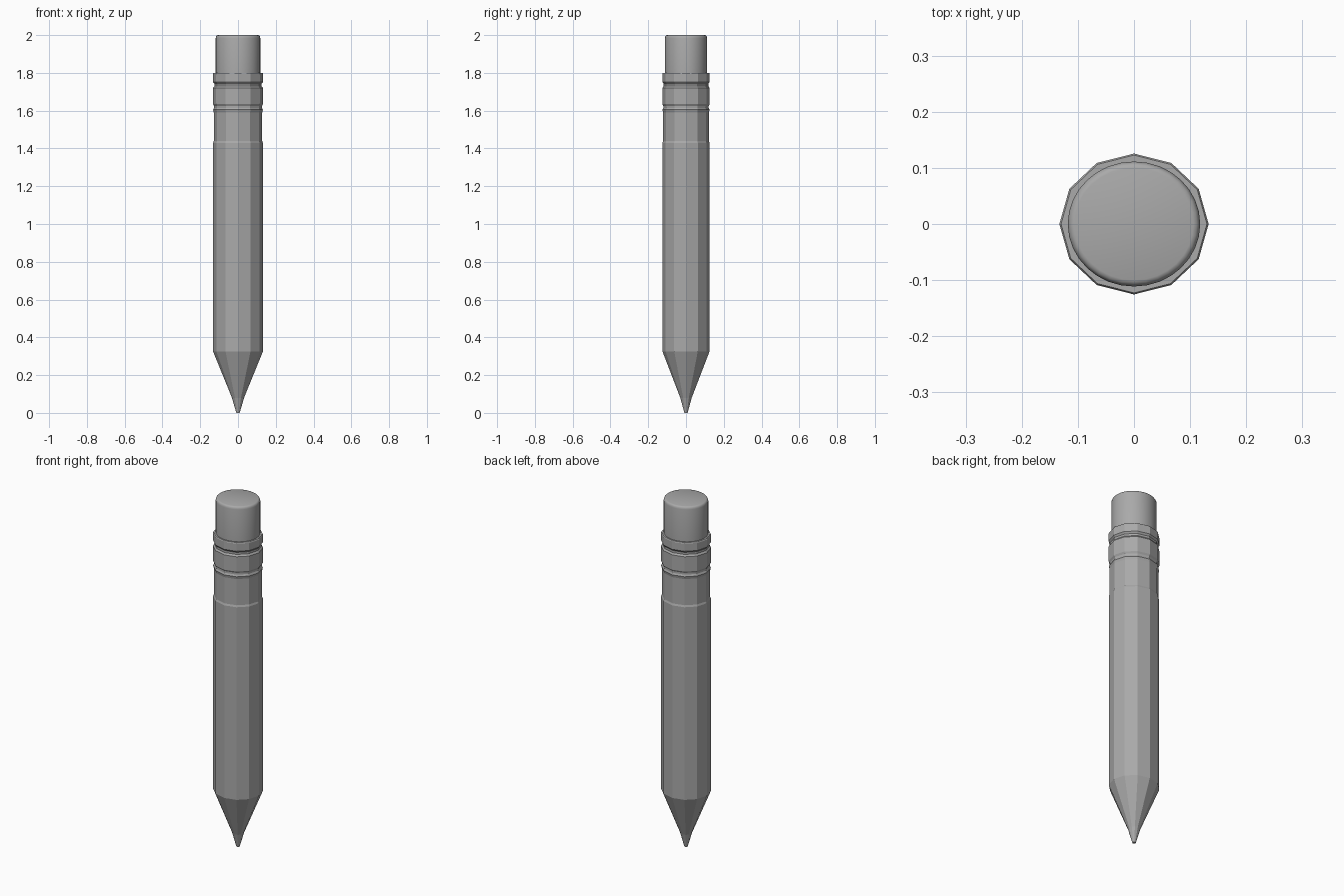
import bpy, bmesh, math

cube = bpy.data.objects.get("Cube")
if cube:
    bpy.data.objects.remove(cube, do_unlink=True)

grey = bpy.data.materials.new("plain_grey")
grey.use_nodes = True
colour = (0.4, 0.4, 0.4, 1)
grey.diffuse_color = colour
grey.node_tree.nodes["Principled BSDF"].inputs["Base Color"].default_value = colour

SQUASH = 0.944  # the section is slightly flatter front to back


def lathe(name, profile, sides):
    """Stack rings of (radius, height) and cap both ends."""
    bm = bmesh.new()
    rings = []
    for r, z in profile:
        angles = [math.tau * i / sides for i in range(sides)]
        rings.append([bm.verts.new((r * math.cos(a), r * SQUASH * math.sin(a), z)) for a in angles])
    for low, high in zip(rings, rings[1:]):
        for i in range(sides):
            j = (i + 1) % sides
            bm.faces.new((low[i], low[j], high[j], high[i]))
    bm.faces.new(rings[0][::-1])
    bm.faces.new(rings[-1])
    mesh = bpy.data.meshes.new(name)
    bm.to_mesh(mesh)
    bm.free()
    mesh.materials.append(grey)
    obj = bpy.data.objects.new(name, mesh)
    bpy.context.collection.objects.link(obj)
    return obj


# Sharpened lead and wood cone
lathe("lead_tip", [(0.009, 0), (0.032, 0.08)], 12)
lathe("wood_cone", [(0.032, 0.08), (0.132, 0.325)], 12)

# Faceted shaft
lathe("shaft", [(0.132, 0.325), (0.132, 1.43), (0.128, 1.44)], 12)

# Ferrule with two pressed grooves
lathe("ferrule", [(0.128, 1.44), (0.128, 1.59), (0.132, 1.605),
                  (0.127, 1.615), (0.127, 1.625), (0.133, 1.635),
                  (0.133, 1.72), (0.125, 1.73), (0.125, 1.742),
                  (0.133, 1.752), (0.133, 1.795), (0.130, 1.8)], 12)

# Rounded eraser
eraser = lathe("eraser", [(0.118, 1.79), (0.118, 1.985), (0.116, 1.993),
                          (0.112, 1.998), (0.106, 2.0)], 32)
bpy.ops.object.select_all(action="DESELECT")
eraser.select_set(True)
bpy.context.view_layer.objects.active = eraser
bpy.ops.object.shade_smooth_by_angle(angle=math.radians(35))
